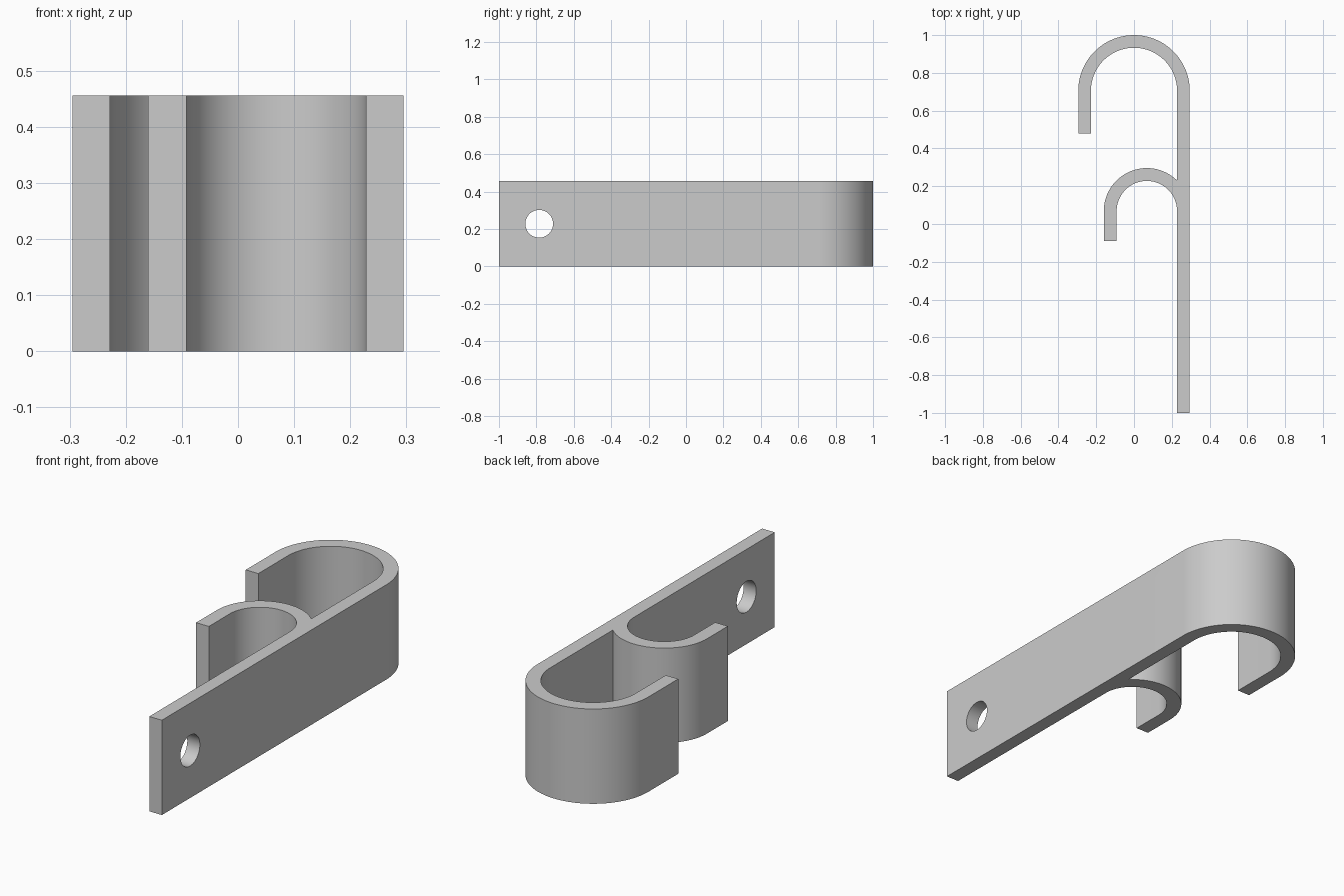
import bpy, bmesh
from math import pi, cos, sin, acos

old = bpy.data.objects.get("Cube")
if old:
    bpy.data.objects.remove(old, do_unlink=True)

HEIGHT = 0.456
OUT, IN = 0.295, 0.228           # outer and inner radius of the large hook
SMALL_OUT, SMALL_IN = 0.228, 0.16  # radii of the small hook
BIG_Y, SMALL_X, SMALL_Y = 0.705, 0.068, 0.068
BIG_TIP, SMALL_TIP = 0.48, -0.09


def arc(cx, cy, r, start, end, steps=64):
    return [(cx + r * cos(start + (end - start) * i / steps),
             cy + r * sin(start + (end - start) * i / steps))
            for i in range(steps + 1)]


# One continuous outline: mounting strip, large hook, small hook
join = acos((IN - SMALL_X) / SMALL_OUT)
outline = [(OUT, -1)]
outline += arc(0, BIG_Y, OUT, 0, pi)
outline += [(-OUT, BIG_TIP), (-IN, BIG_TIP)]
outline += arc(0, BIG_Y, IN, pi, 0)
outline += arc(SMALL_X, SMALL_Y, SMALL_OUT, join, pi)
outline += [(SMALL_X - SMALL_OUT, SMALL_TIP), (SMALL_X - SMALL_IN, SMALL_TIP)]
outline += arc(SMALL_X, SMALL_Y, SMALL_IN, pi, 0)
outline += [(IN, -1)]

bm = bmesh.new()
face = bm.faces.new([bm.verts.new((x, y, 0)) for x, y in outline])
top = bmesh.ops.extrude_face_region(bm, geom=[face])["geom"]
bmesh.ops.translate(bm, vec=(0, 0, HEIGHT),
                    verts=[v for v in top if isinstance(v, bmesh.types.BMVert)])
bmesh.ops.recalc_face_normals(bm, faces=bm.faces)
mesh = bpy.data.meshes.new("double_hook")
bm.to_mesh(mesh)
bm.free()
hook = bpy.data.objects.new("double_hook", mesh)
bpy.context.collection.objects.link(hook)

# Plain grey material
grey = bpy.data.materials.new("plain_grey")
grey.use_nodes = True
grey.diffuse_color = (0.6, 0.6, 0.6, 1)
grey.node_tree.nodes["Principled BSDF"].inputs["Base Color"].default_value = (0.6, 0.6, 0.6, 1)
mesh.materials.append(grey)

# Screw hole through the strip
bpy.ops.mesh.primitive_cylinder_add(vertices=64, radius=0.074, depth=0.3,
                                    location=(0.26, -0.785, HEIGHT / 2),
                                    rotation=(0, pi / 2, 0))
cutter = bpy.context.object
cutter.name = "screw_hole_cutter"
cutter.hide_render = True
cutter.data.materials.append(grey)
cut = hook.modifiers.new("screw_hole", "BOOLEAN")
cut.operation = "DIFFERENCE"
cut.solver = "EXACT"
cut.object = cutter

bpy.ops.object.select_all(action="DESELECT")
hook.select_set(True)
bpy.context.view_layer.objects.active = hook
bpy.ops.object.modifier_apply(modifier=cut.name)
bpy.data.objects.remove(cutter, do_unlink=True)
bpy.ops.object.shade_smooth_by_angle(angle=pi / 6)
